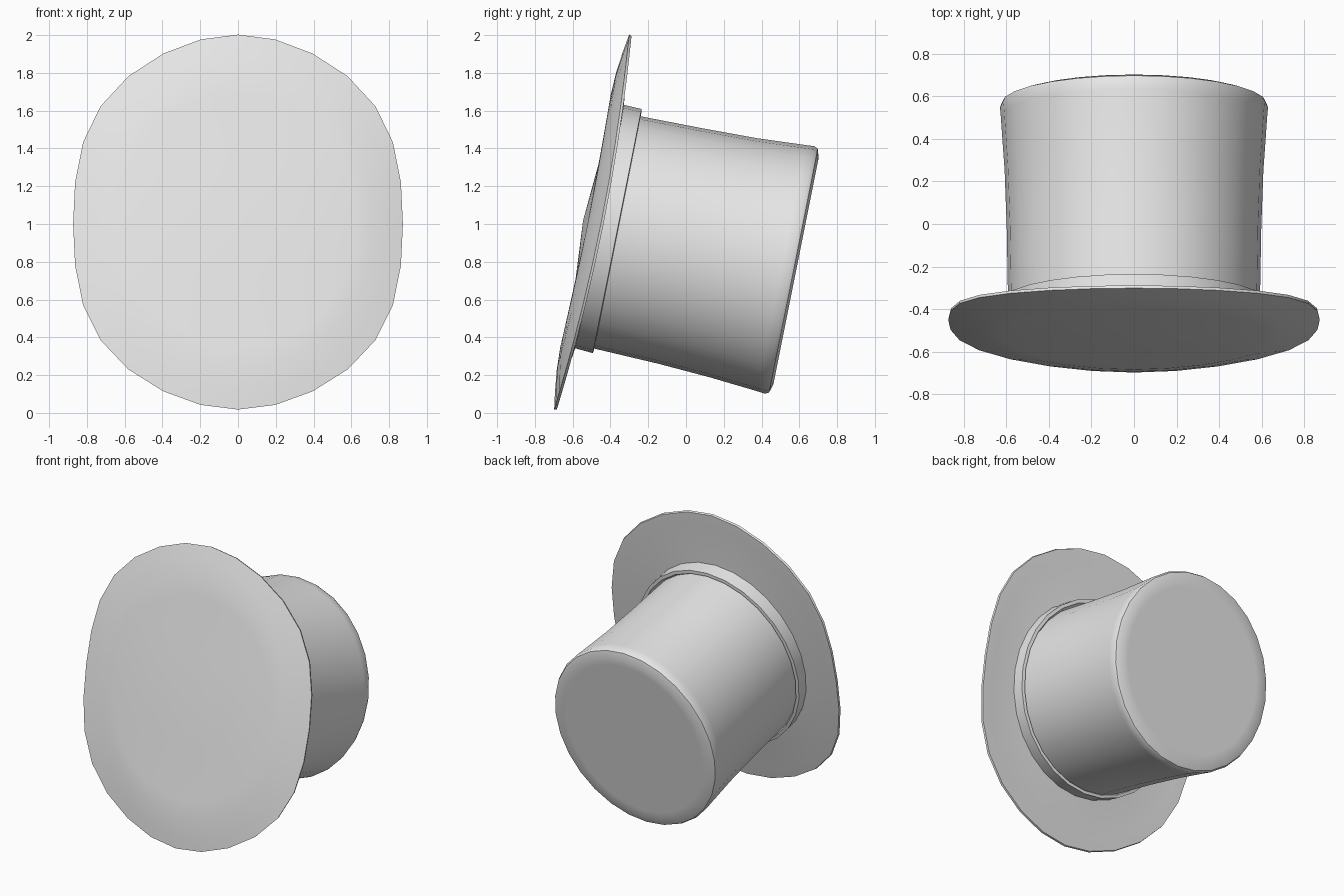
import bpy, bmesh, math
from mathutils import Matrix

cube = bpy.data.objects.get("Cube")
if cube:
    bpy.data.objects.remove(cube, do_unlink=True)

SEGMENTS = 28
# Hat axis lies along +y, tipped slightly downward
TIP = Matrix.Translation((0, 0, 1)) @ Matrix.Rotation(math.radians(-101.3), 4, 'X')

felt = bpy.data.materials.new("grey felt")
felt.use_nodes = True
felt.diffuse_color = (0.8, 0.8, 0.8, 1)
felt.node_tree.nodes["Principled BSDF"].inputs["Base Color"].default_value = (0.8, 0.8, 0.8, 1)


def loft(name, rings, curl=0.0, bulge=0.0, closed=False):
    """Skin oval rings given as (x radius, y radius, height, y offset)."""
    bm = bmesh.new()
    loops = []
    for rx, ry, h, off in rings:
        if ry == 0:
            loops.append([bm.verts.new((0, off, h))])
            continue
        outer = max(0.0, (ry - 0.55) / 0.46)
        loop = []
        for i in range(SEGMENTS):
            a = 2 * math.pi * i / SEGMENTS
            s, c = math.sin(a), math.cos(a)
            wide = 1 + bulge * outer * math.sin(2 * a) ** 2
            loop.append(bm.verts.new((rx * s * wide, ry * c + off, h + curl * outer * s * s)))
        loops.append(loop)
    pairs = list(zip(loops, loops[1:]))
    if closed:
        pairs.append((loops[-1], loops[0]))
    for a, b in pairs:
        for i in range(SEGMENTS):
            j = (i + 1) % SEGMENTS
            if len(a) == 1:
                bm.faces.new((a[0], b[i], b[j]))
            elif len(b) == 1:
                bm.faces.new((a[i], a[j], b[0]))
            else:
                bm.faces.new((a[i], a[j], b[j], b[i]))
    bmesh.ops.recalc_face_normals(bm, faces=bm.faces)
    mesh = bpy.data.meshes.new(name)
    bm.to_mesh(mesh)
    bm.free()
    mesh.transform(TIP)
    mesh.materials.append(felt)
    obj = bpy.data.objects.new(name, mesh)
    bpy.context.collection.objects.link(obj)
    bpy.ops.object.select_all(action='DESELECT')
    obj.select_set(True)
    bpy.context.view_layer.objects.active = obj
    bpy.ops.object.shade_smooth_by_angle(angle=math.radians(40))
    return obj


# Brim: closed underside, thin edge, sides curled toward the crown
loft("brim", [
    (0, 0, -0.538, 0.088),
    (0.31, 0.33, -0.515, 0.088),
    (0.62, 0.68, -0.525, 0.088),
    (0.71, 0.80, -0.520, 0.088),
    (0.80, 0.92, -0.506, 0.088),
    (0.873, 1.012, -0.492, 0.088),
    (0.870, 1.008, -0.478, 0.088),
    (0.80, 0.92, -0.470, 0.088),
    (0.70, 0.78, -0.462, 0.095),
    (0.61, 0.65, -0.445, 0.100),
    (0.55, 0.58, -0.440, 0.100),
], curl=0.05, bulge=0.07)

# Band: raised ring with a narrow groove next to the crown
loft("hat_band", [
    (0.57, 0.60, -0.455, 0.103),
    (0.622, 0.657, -0.450, 0.103),
    (0.625, 0.659, -0.350, 0.108),
    (0.603, 0.638, -0.347, 0.110),
    (0.585, 0.615, -0.380, 0.110),
], closed=True)

# Crown: flared sides, rounded shoulder, flat top
loft("crown", [
    (0.588, 0.624, -0.44, 0.113),
    (0.592, 0.627, -0.345, 0.115),
    (0.598, 0.634, 0.00, 0.120),
    (0.608, 0.645, 0.28, 0.126),
    (0.626, 0.664, 0.54, 0.130),
    (0.630, 0.668, 0.585, 0.131),
    (0.622, 0.658, 0.606, 0.131),
    (0.580, 0.612, 0.620, 0.130),
    (0.530, 0.560, 0.620, 0.130),
    (0, 0, 0.620, 0.130),
])
